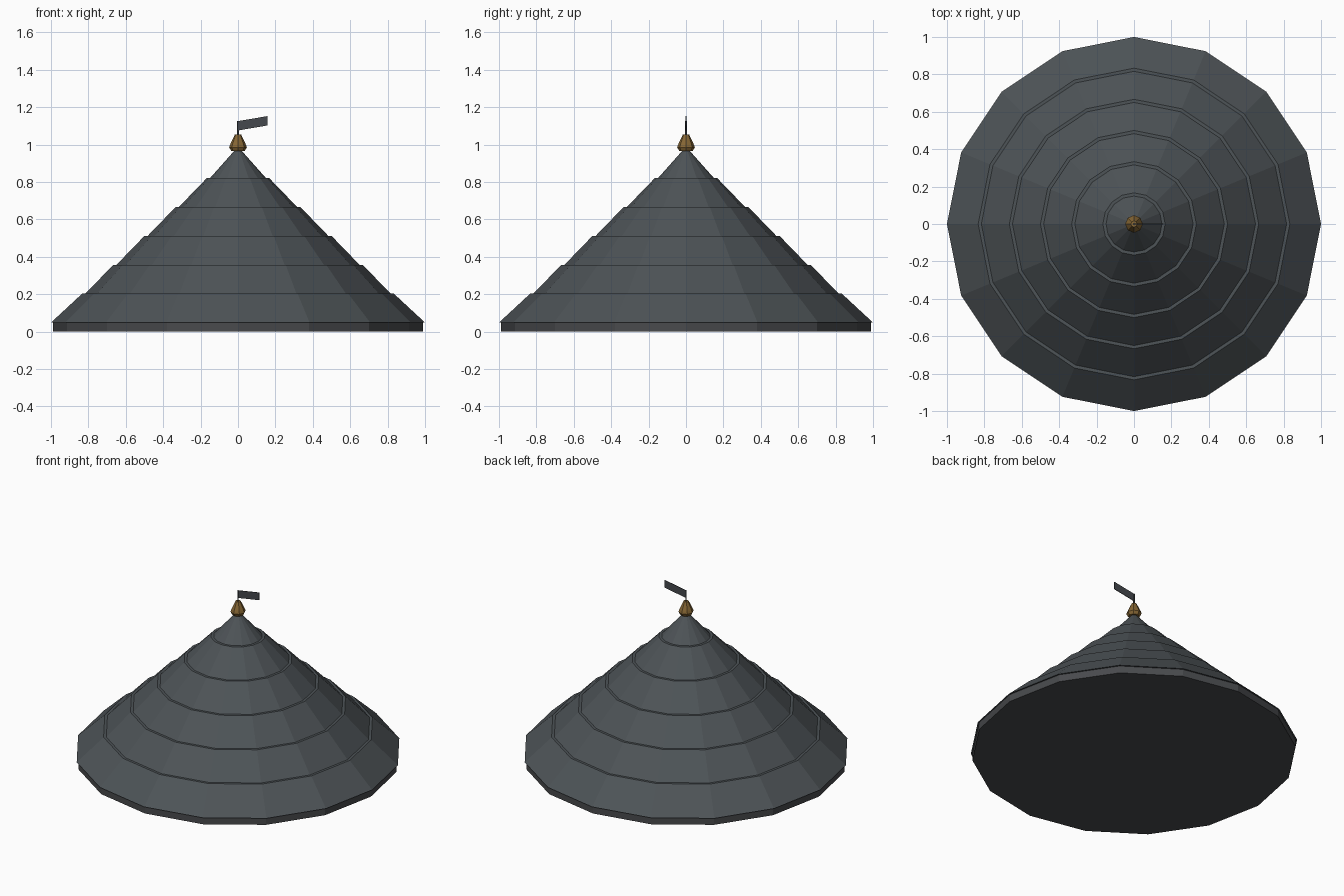
import bpy, bmesh, math

if "Cube" in bpy.data.objects:
    bpy.data.objects.remove(bpy.data.objects["Cube"])

def material(name, col):
    m = bpy.data.materials.new(name)
    m.diffuse_color = (*col, 1)
    m.use_nodes = True
    m.node_tree.nodes["Principled BSDF"].inputs["Base Color"].default_value = m.diffuse_color
    return m

SLATE = material("slate", (0.075, 0.087, 0.095))
EAVE = material("dark eave", (0.065, 0.068, 0.073))
BRONZE = material("bronze", (0.24, 0.135, 0.035))
IRON = material("iron", (0.060, 0.066, 0.075))

def lathe(name, profile, sides, mat):
    """Revolve (radius, z) points into a flat-faced solid, capped at both ends."""
    bm = bmesh.new()
    rings = [[bm.verts.new((r * math.cos(math.tau * i / sides),
                            r * math.sin(math.tau * i / sides), z))
              for i in range(sides)] for r, z in profile]
    for a, b in zip(rings, rings[1:]):
        for i in range(sides):
            j = (i + 1) % sides
            bm.faces.new((a[i], a[j], b[j], b[i]))
    bm.faces.new(rings[0][::-1])
    bm.faces.new(rings[-1])
    return finish(name, bm, mat)

def finish(name, bm, mat):
    bmesh.ops.recalc_face_normals(bm, faces=bm.faces)
    me = bpy.data.meshes.new(name)
    bm.to_mesh(me)
    bm.free()
    me.materials.append(mat)
    ob = bpy.data.objects.new(name, me)
    bpy.context.collection.objects.link(ob)
    return ob

# Eave rim with closed underside
lathe("eave", [(0.99, 0), (0.99, 0.05)], 16, EAVE)

# Six stepped slate courses
COURSES, Z0, Z1 = 6, 0.048, 0.975
profile = []
for k in range(COURSES):
    za = Z0 + (Z1 - Z0) * k / COURSES
    zb = Z0 + (Z1 - Z0) * (k + 1) / COURSES
    bottom = 1 - k / COURSES - (0.017 if k else 0)
    top = max(1 - (k + 1) / COURSES, 0.012)
    profile += [(bottom, za), (top, zb)]
lathe("roof_courses", profile, 16, SLATE)

# Bronze finial
lathe("finial", [(0.036, 0.965), (0.047, 0.985), (0.042, 1.0), (0.017, 1.053)], 8, BRONZE)

# Vane pole
lathe("vane_pole", [(0.005, 1.04), (0.005, 1.125)], 6, IRON)

# Vane flag, a thin slanted plate
bm = bmesh.new()
outline = [(0, 1.075), (0.158, 1.102), (0.158, 1.152), (0, 1.125)]
face = bm.faces.new([bm.verts.new((x, -0.002, z)) for x, z in outline])
ext = bmesh.ops.extrude_face_region(bm, geom=[face])
bmesh.ops.translate(bm, vec=(0, 0.004, 0),
                    verts=[v for v in ext["geom"] if isinstance(v, bmesh.types.BMVert)])
finish("vane_flag", bm, IRON)
